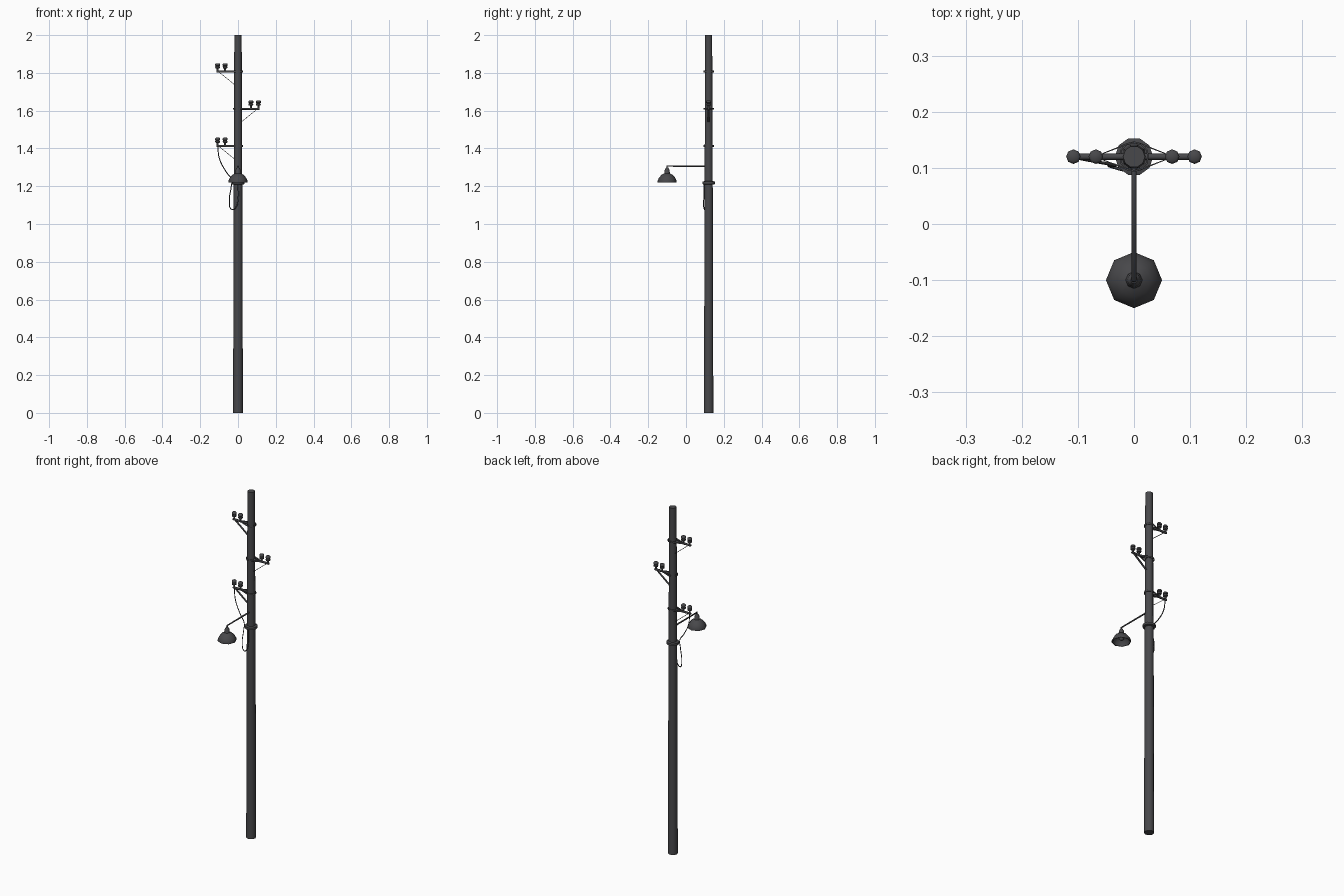
import bpy, bmesh, math
from mathutils import Vector

if "Cube" in bpy.data.objects:
    bpy.data.objects.remove(bpy.data.objects["Cube"])

metal = bpy.data.materials.new("dark grey metal")
metal.diffuse_color = (0.065, 0.065, 0.07, 1)
metal.use_nodes = True
metal.node_tree.nodes["Principled BSDF"].inputs["Base Color"].default_value = metal.diffuse_color
PY = 0.12  # pole centre in y


def add(name, bm, smooth=40):
    bmesh.ops.recalc_face_normals(bm, faces=bm.faces)
    me = bpy.data.meshes.new(name)
    bm.to_mesh(me)
    bm.free()
    me.materials.append(metal)
    ob = bpy.data.objects.new(name, me)
    bpy.context.collection.objects.link(ob)
    bpy.context.view_layer.objects.active = ob
    ob.select_set(True)
    bpy.ops.object.shade_smooth_by_angle(angle=math.radians(smooth))
    ob.select_set(False)
    return ob


def lathe(name, profile, x, y, n=8, turn=0.0, smooth=50):
    """Surface of revolution from (radius, z) points, capped at both ends."""
    bm = bmesh.new()
    rings = []
    for r, z in profile:
        rings.append([bm.verts.new((x + r * math.cos(turn + i * math.tau / n),
                                    y + r * math.sin(turn + i * math.tau / n), z))
                      for i in range(n)])
    for a, b in zip(rings, rings[1:]):
        for i in range(n):
            j = (i + 1) % n
            bm.faces.new((a[i], a[j], b[j], b[i]))
    bm.faces.new(rings[0])
    bm.faces.new(rings[-1])
    return add(name, bm, smooth)


def strip(name, path, width, thick, cyclic=False):
    """Flat bar: each path point carries its own thickness and width directions."""
    bm = bmesh.new()
    rings = []
    for p, across, out in path:
        p, a, o = Vector(p), Vector(across) * width / 2, Vector(out) * thick / 2
        rings.append([bm.verts.new(p + s * a + t * o)
                      for s, t in ((-1, -1), (1, -1), (1, 1), (-1, 1))])
    pairs = list(zip(rings, rings[1:]))
    if cyclic:
        pairs.append((rings[-1], rings[0]))
    else:
        bm.faces.new(rings[0])
        bm.faces.new(rings[-1])
    for a, b in pairs:
        for i in range(4):
            j = (i + 1) % 4
            bm.faces.new((a[i], a[j], b[j], b[i]))
    return add(name, bm)


def tube(name, points, radius, spline="POLY", res=1):
    cu = bpy.data.curves.new(name, "CURVE")
    cu.dimensions = "3D"
    cu.bevel_depth = radius
    cu.bevel_resolution = res
    cu.use_fill_caps = True
    cu.resolution_u = 5
    s = cu.splines.new(spline)
    if spline == "BEZIER":
        s.bezier_points.add(len(points) - 1)
        for b, p in zip(s.bezier_points, points):
            b.co = p
            b.handle_left_type = b.handle_right_type = "AUTO"
    else:
        s.points.add(len(points) - 1)
        for b, p in zip(s.points, points):
            b.co = (*p, 1)
    cu.materials.append(metal)
    ob = bpy.data.objects.new(name, cu)
    bpy.context.collection.objects.link(ob)
    return ob


# tapered pole and its collar
lathe("pole", [(0.026, 0), (0.0235, 1.0), (0.0195, 2.0)], 0, PY, 10)
lathe("collar", [(0.024, 1.208), (0.034, 1.211), (0.034, 1.224), (0.024, 1.227)], 0, PY, 10)

# cross arms with insulators, clamp straps and braces
for name, side, z in (("top", -1, 1.807), ("middle", 1, 1.61), ("low", -1, 1.413)):
    tube(name + "_arm", [(side * 0.015, PY, z), (side * 0.115, PY, z)], 0.006)
    for k, x in enumerate((0.068, 0.108)):
        lathe(f"{name}_insulator_{k + 1}",
              [(0.005, z), (0.005, z + 0.016), (0.012, z + 0.018), (0.013, z + 0.026),
               (0.009, z + 0.029), (0.013, z + 0.032), (0.013, z + 0.04), (0.009, z + 0.044)],
              side * x, PY)
    # strap: runs from the arm around the far side of the pole
    loop = [((side * 0.07, PY, z), (0, 0, 1), (side, 0, 0))]
    for i in range(9):
        a = math.radians(65 + i * 230 / 8)
        c, s = side * math.cos(a), math.sin(a)
        loop.append(((0.0255 * c, PY + 0.0255 * s, z), (0, 0, 1), (c, s, 0)))
    strip(name + "_strap", loop, 0.009, 0.003, True)
    # flat brace from the arm down to the pole
    out = (side * 0.64, 0, -0.77)
    strip(name + "_brace", [((side * 0.1, PY, z - 0.003), (0, 1, 0), out),
                            ((side * 0.016, PY, z - 0.071), (0, 1, 0), out)], 0.011, 0.0025)

# lamp bracket and open bell shade
tube("lamp_bracket", [(0, PY - 0.01, 1.306), (0, -0.1, 1.306), (0, -0.1, 1.28)], 0.0045)
lathe("lamp_shade",
      [(0.006, 1.298), (0.012, 1.288), (0.015, 1.268), (0.03, 1.26), (0.043, 1.245),
       (0.05, 1.23), (0.05, 1.221), (0.046, 1.221), (0.04, 1.238), (0.026, 1.254),
       (0.01, 1.258)], 0, -0.1, 8)
lathe("bulb", [(0.006, 1.259), (0.013, 1.247), (0.012, 1.236), (0.004, 1.23)], 0, -0.1, 8)

# hanging wire from the low arm to the loop below the collar
tube("cable", [(-0.108, PY, 1.42), (-0.098, 0.117, 1.345), (-0.062, 0.11, 1.275),
               (-0.034, 0.105, 1.235), (-0.037, 0.104, 1.19), (-0.046, 0.105, 1.12),
               (-0.033, 0.1, 1.077), (-0.01, 0.094, 1.09), (0, 0.094, 1.13),
               (0, 0.095, 1.215)], 0.0027, "BEZIER", 0)
